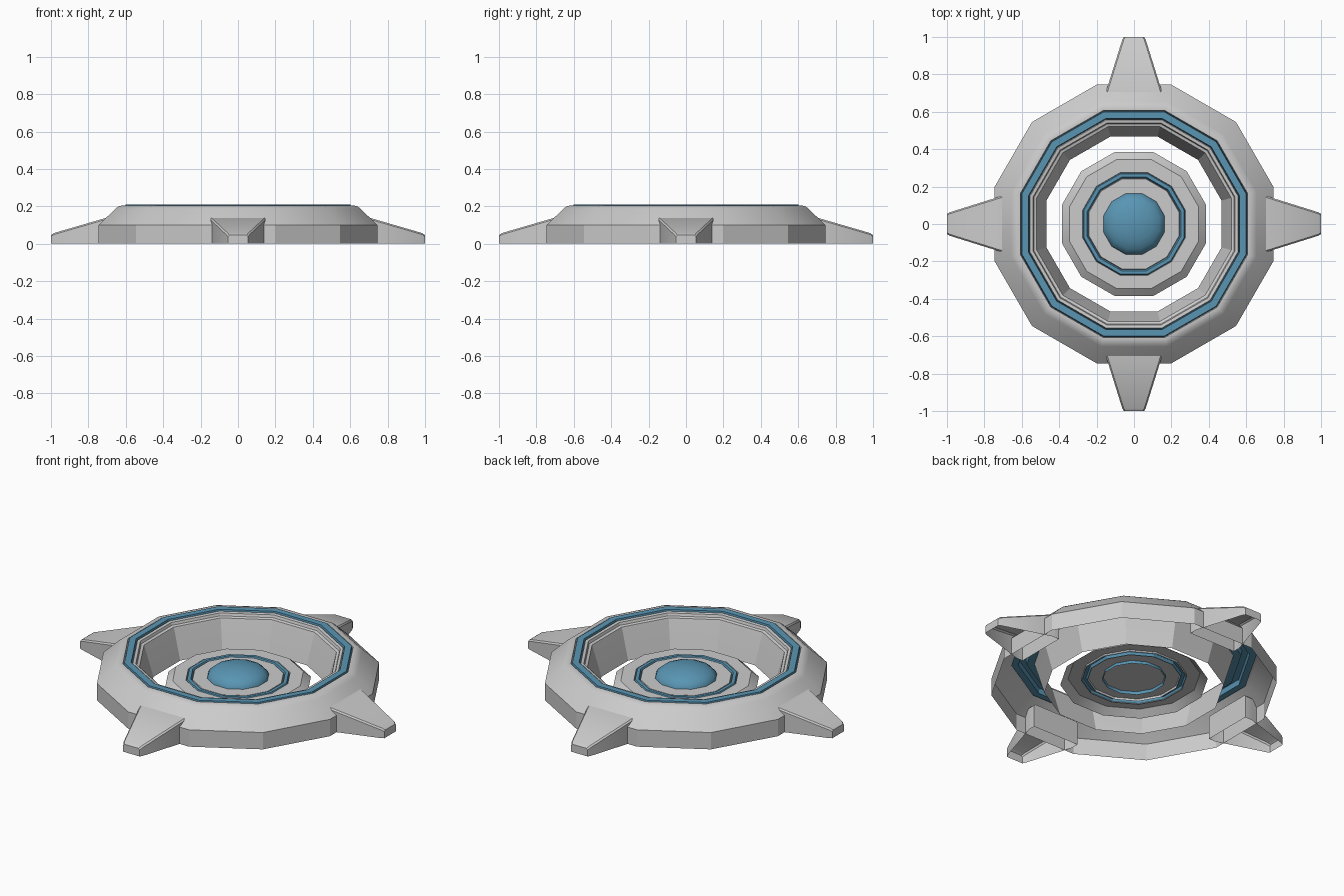
import bpy, bmesh, math

if "Cube" in bpy.data.objects:
    bpy.data.objects.remove(bpy.data.objects["Cube"])

SIDES = 12
FLAT = math.cos(math.pi / SIDES)   # flat-side distance / corner radius

blue = bpy.data.materials.new("blue_glow")
blue.diffuse_color = (0.10, 0.30, 0.45, 1)
blue.use_nodes = True
blue.node_tree.nodes["Principled BSDF"].inputs["Base Color"].default_value = blue.diffuse_color


def finish(bm, name, mat=None, angle=25):
    mesh = bpy.data.meshes.new(name)
    bm.to_mesh(mesh)
    bm.free()
    ob = bpy.data.objects.new(name, mesh)
    bpy.context.collection.objects.link(ob)
    if mat:
        mesh.materials.append(mat)
    bpy.ops.object.select_all(action='DESELECT')
    ob.select_set(True)
    bpy.context.view_layer.objects.active = ob
    bpy.ops.object.shade_smooth_by_angle(angle=math.radians(angle))
    return ob


def lathe(name, profile, mat=None, angle=25):
    """Twelve-sided shell from (flat-side distance, height) points."""
    bm = bmesh.new()
    loops = []
    for r, z in profile:
        loop = []
        for i in range(SIDES):
            a = 2 * math.pi * (i + 0.5) / SIDES
            loop.append(bm.verts.new((r / FLAT * math.cos(a), r / FLAT * math.sin(a), z)))
        loops.append(loop)
    for lo, hi in zip(loops, loops[1:]):
        for i in range(SIDES):
            j = (i + 1) % SIDES
            bm.faces.new((lo[i], lo[j], hi[j], hi[i]))
    bmesh.ops.remove_doubles(bm, verts=bm.verts, dist=1e-5)
    return finish(bm, name, mat, angle)


# Outer ring: sloped hollow casing, open underneath
lathe("outer_casing", [(.745, 0), (.745, .1), (.655, .187), (.64, .199), (.62, .205),
                       (.608, .205), (.604, .19)])
# Inner lip and wall of the ring
lathe("inner_wall", [(.56, .19), (.556, .203), (.54, .2), (.535, .185),
                     (.52, .18), (.515, .165), (.468, 0)])
# Blue band set into the top of the ring
lathe("ring_light", [(.64, .18), (.604, .18), (.6, .21), (.564, .21), (.56, .18), (.52, .18)], blue)

# Central disc with a groove for its light strip
lathe("disc_rim", [(.385, .045), (.345, .08), (.275, .08), (.272, .068)])
lathe("disc_light", [(.275, .068), (.268, .084), (.25, .084), (.243, .068)], blue)
lathe("disc_centre", [(.243, .068), (.24, .08), (.16, .08), (0, .08)])

# Blue dome
dome = [(.165, .062)]
for k in range(6):
    t = math.radians(18 * k)
    dome.append((.165 * math.cos(t), .075 + .075 * math.sin(t)))
lathe("dome", dome, blue, 40)

# Four tapered prongs, open underneath
for n in range(4):
    bm = bmesh.new()
    ca, sa = math.cos(n * math.pi / 2), math.sin(n * math.pi / 2)
    sections = []
    for r, w, h in [(.655, .152, .14), (.70, .152, .14), (.985, .063, .057), (1.0, .054, .046)]:
        pts = [(-w, 0), (-w, h - .008), (-w + .008, h), (w - .008, h), (w, h - .008), (w, 0)]
        sections.append([bm.verts.new((r * ca - t * sa, r * sa + t * ca, z)) for t, z in pts])
    for a, b in zip(sections, sections[1:]):
        for i in range(5):
            bm.faces.new((a[i], a[i + 1], b[i + 1], b[i]))
    bm.faces.new(sections[0][::-1])
    bm.faces.new(sections[-1])
    bmesh.ops.recalc_face_normals(bm, faces=bm.faces)
    finish(bm, f"prong_{n + 1}")
